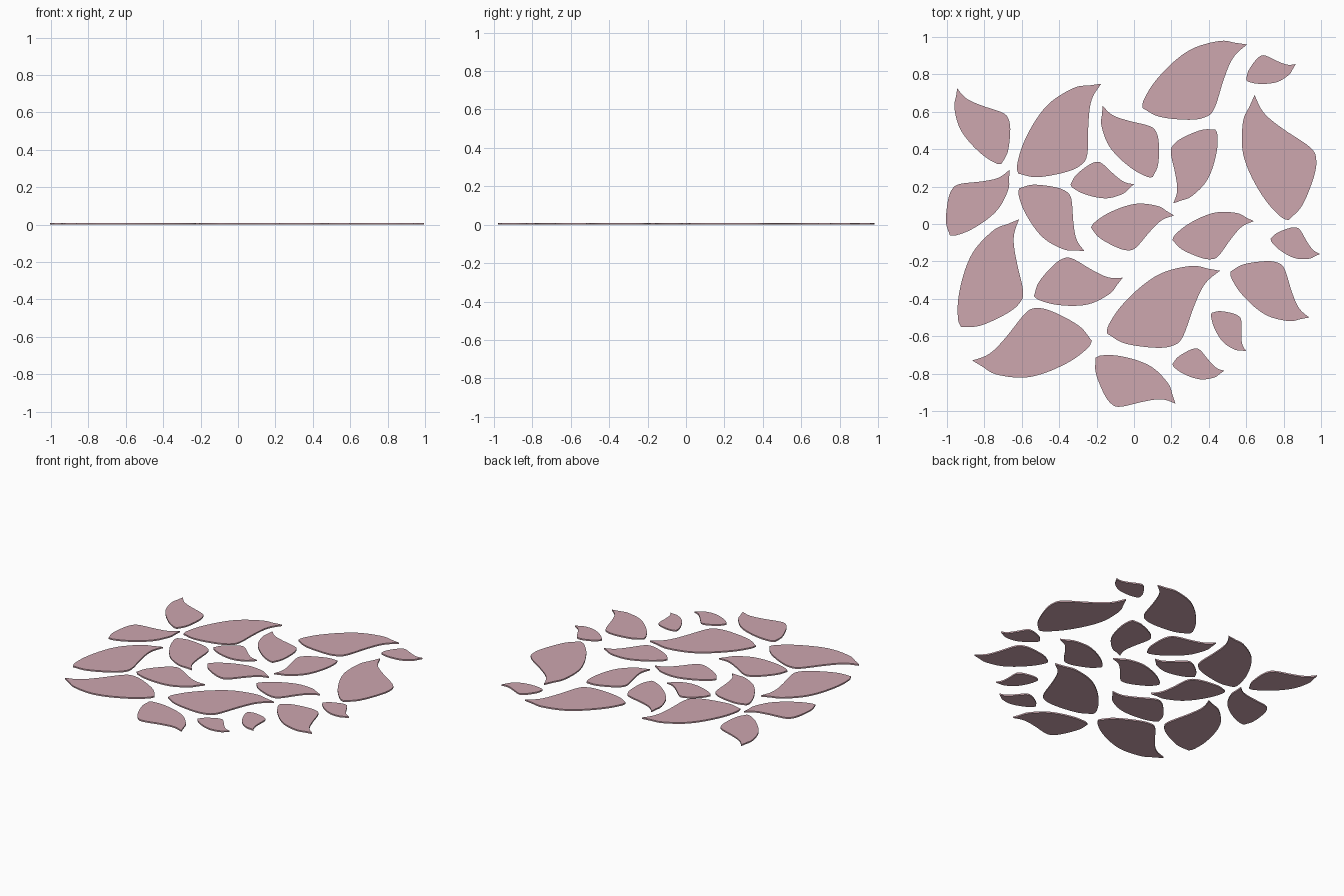
import bpy, bmesh
from mathutils import Vector

THICK = 0.01

# Petal outline in a unit frame: base at (0,0), curled tip at (1,0)
FULL_SIDE = [(0, 0), (0.083, -0.134), (0.27, -0.276), (0.40, -0.33), (0.50, -0.308),
             (0.677, -0.155), (0.80, -0.06), (0.89, -0.018), (1, 0)]
BACK_SIDE = [(1, 0), (0.926, 0.06), (0.829, 0.138), (0.62, 0.2), (0.424, 0.192),
             (0.2, 0.132), (0.045, 0.052), (0, 0)]

# Each petal: base x, y, tip x, y, side of the full edge, width factor
PETALS = [
    (0.045, 0.62, 0.605, 0.96, 1, 1.0),
    (0.60, 0.77, 0.865, 0.855, -1, 1.07),
    (-0.71, 0.32, -0.945, 0.725, 1, 1.0),
    (-0.62, 0.27, -0.175, 0.75, 1, 1.0),
    (0.10, 0.25, -0.168, 0.632, 1, 1.0),
    (0.435, 0.505, 0.21, 0.11, 1, 1.03),
    (-0.34, 0.21, 0.0, 0.213, -1, 1.07),
    (0.825, 0.02, 0.645, 0.69, 1, 1.0),
    (-0.985, -0.06, -0.665, 0.29, -1, 1.0),
    (-0.615, 0.19, -0.265, -0.145, -1, 1.02),
    (-0.23, -0.02, 0.215, 0.045, 1, 1.0),
    (0.205, -0.085, 0.64, 0.015, 1, 1.0),
    (0.73, -0.08, 0.995, -0.16, -1, 1.07),
    (-0.925, -0.55, -0.615, 0.025, 1, 1.0),
    (-0.535, -0.385, -0.06, -0.287, -1, 1.03),
    (-0.225, -0.625, -0.865, -0.73, 1, 1.03),
    (-0.145, -0.585, 0.46, -0.25, 1, 1.0),
    (0.515, -0.255, 0.937, -0.50, -1, 1.05),
    (0.415, -0.475, 0.60, -0.68, -1, 1.05),
    (-0.205, -0.715, 0.222, -0.96, 1, 1.06),
    (0.205, -0.75, 0.483, -0.785, -1, 1.07),
]


def smooth_path(points, steps=5):
    """Catmull-Rom curve through the points, leaving out the last point."""
    p = [Vector(q) for q in points]
    p = [2 * p[0] - p[1]] + p + [2 * p[-1] - p[-2]]
    out = []
    for a, b, c, d in zip(p, p[1:], p[2:], p[3:]):
        for i in range(steps):
            t = i / steps
            out.append(0.5 * (2 * b + (c - a) * t + (2 * a - 5 * b + 4 * c - d) * t * t
                              + (3 * b - a - 3 * c + d) * t ** 3))
    return out


OUTLINE = smooth_path(FULL_SIDE) + smooth_path(BACK_SIDE)

pink = bpy.data.materials.new("dusty_pink")
pink.diffuse_color = (0.61, 0.385, 0.43, 1)


def make_petal(name, bx, by, tx, ty, side, width):
    base = Vector((bx, by))
    along = Vector((tx, ty)) - base
    across = Vector((-along.y, along.x)) * side * width
    bm = bmesh.new()
    verts = [bm.verts.new((*(base + along * q.x + across * q.y), 0)) for q in OUTLINE]
    face = bm.faces.new(verts)
    # Thicken the flat outline into a thin plate
    top = bmesh.ops.extrude_face_region(bm, geom=[face], use_keep_orig=True)["geom"]
    bmesh.ops.translate(bm, vec=(0, 0, THICK),
                        verts=[g for g in top if isinstance(g, bmesh.types.BMVert)])
    bmesh.ops.recalc_face_normals(bm, faces=bm.faces)
    mesh = bpy.data.meshes.new(name)
    bm.to_mesh(mesh)
    bm.free()
    mesh.materials.append(pink)
    bpy.context.collection.objects.link(bpy.data.objects.new(name, mesh))


# Scattered petals
for i, spec in enumerate(PETALS, 1):
    make_petal(f"petal_{i:02d}", *spec)
